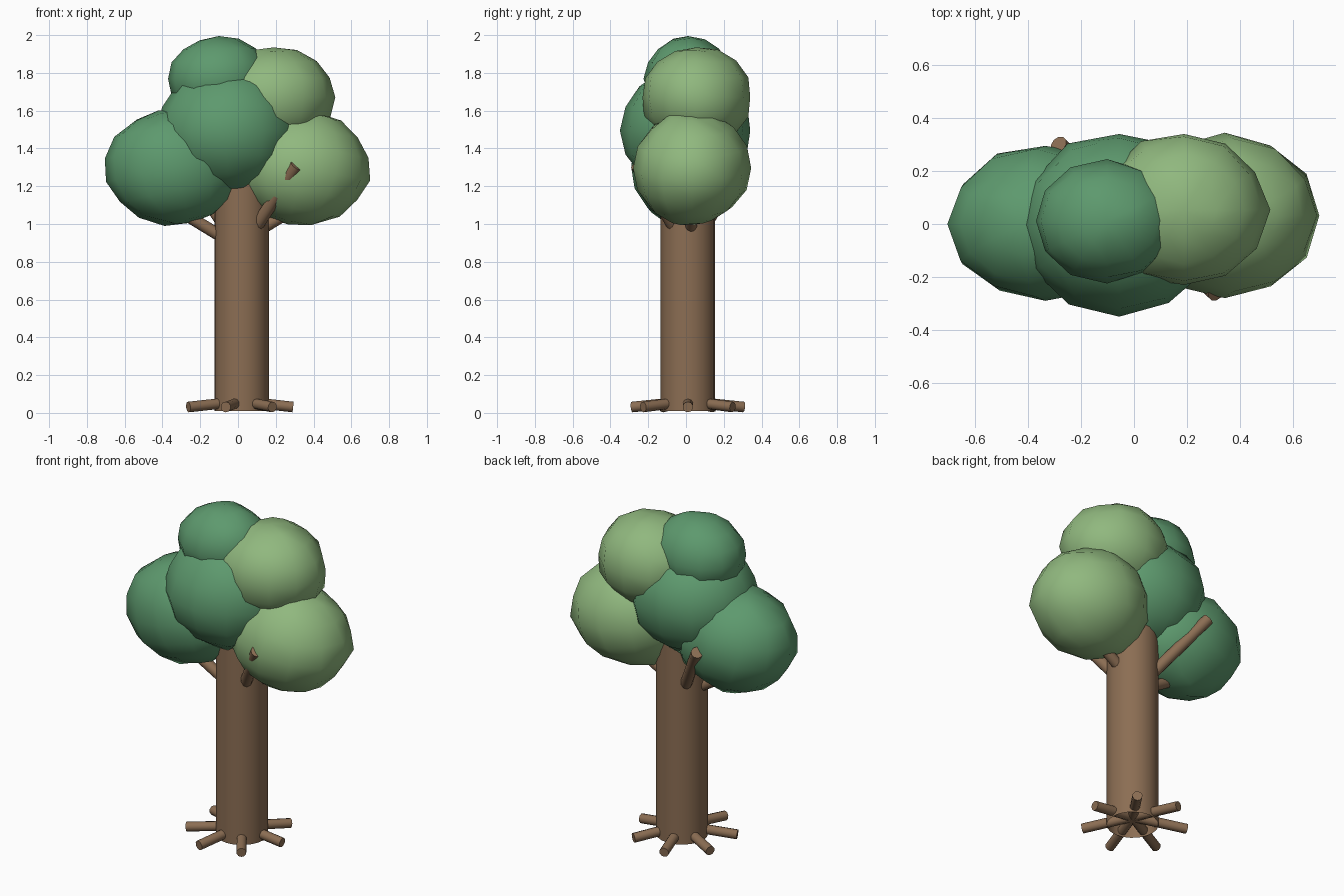
import bpy, random
from math import cos, sin, radians, tau
from mathutils import Vector, Matrix

if "Cube" in bpy.data.objects:
    bpy.data.objects.remove(bpy.data.objects["Cube"])

random.seed(4)

def material(name, rgb):
    m = bpy.data.materials.new(name)
    m.diffuse_color = (*rgb, 1)
    m.use_nodes = True
    m.node_tree.nodes["Principled BSDF"].inputs["Base Color"].default_value = m.diffuse_color
    return m

BARK = material("bark", (0.26, 0.155, 0.087))
DARK = material("dark_leaves", (0.11, 0.32, 0.155))
LIGHT = material("light_leaves", (0.28, 0.48, 0.21))

def finish(name, mat, angle):
    ob = bpy.context.object
    ob.name = name
    ob.data.materials.append(mat)
    bpy.ops.object.shade_smooth_by_angle(angle=radians(angle))
    return ob

def rod(name, a, b, r, sides=10, fill='NGON'):
    a, b = Vector(a), Vector(b)
    d = b - a
    bpy.ops.mesh.primitive_cylinder_add(
        vertices=sides, radius=r, depth=d.length, location=(a + b) / 2,
        rotation=d.to_track_quat('Z', 'Y').to_euler(), end_fill_type=fill)
    return finish(name, BARK, 40)

def leaf_clump(name, lo, hi, mat, lean=0):
    """Slightly lumpy, leaning sphere fitted to the box lo..hi."""
    bpy.ops.mesh.primitive_uv_sphere_add(segments=12, ring_count=8, radius=1)
    ob = finish(name, mat, 60)
    turn = Matrix.Rotation(radians(lean), 3, 'Y')
    pts = [turn @ v.co * random.uniform(0.97, 1.03) for v in ob.data.vertices]
    for i in range(3):
        a, b = min(p[i] for p in pts), max(p[i] for p in pts)
        for p in pts:
            p[i] = lo[i] + (p[i] - a) / (b - a) * (hi[i] - lo[i])
    for v, p in zip(ob.data.vertices, pts):
        v.co = p

# trunk, open at both ends
CX, CY = 0.019, 0.01
rod("trunk", (CX, CY, 0.01), (CX, CY, 1.4), 0.144, 20, 'NOTHING')

# seven roots fanning out from the trunk centre
for i in range(7):
    a = tau * i / 7
    rod(f"root_{i + 1}", (CX, CY, 0.062),
        (0.0 + 0.292 * cos(a), CY + 0.303 * sin(a), 0.031), 0.028)

# branches rising into the leaves
rod("front_branch", (0.06, -0.03, 0.93), (0.31, -0.26, 1.31), 0.034)
rod("back_branch", (-0.03, 0.06, 0.93), (-0.285, 0.30, 1.31), 0.034)
rod("left_branch", (0.0, 0.0, 0.88), (-0.36, -0.02, 1.1), 0.032)
rod("right_branch", (0.05, 0.02, 0.93), (0.38, 0.04, 1.13), 0.032)

# leaf clumps
leaf_clump("middle_leaves", (-0.435, -0.35, 1.17), (0.325, 0.34, 1.82), DARK)
leaf_clump("left_leaves", (-0.705, -0.29, 0.99), (0.03, 0.295, 1.60), DARK, -14)
leaf_clump("top_leaves", (-0.37, -0.225, 1.54), (0.17, 0.245, 1.995), DARK)
leaf_clump("right_leaves", (0.0, -0.28, 0.995), (0.70, 0.345, 1.60), LIGHT, 12)
leaf_clump("upper_right_leaves", (-0.13, -0.23, 1.40), (0.515, 0.34, 1.935), LIGHT)
